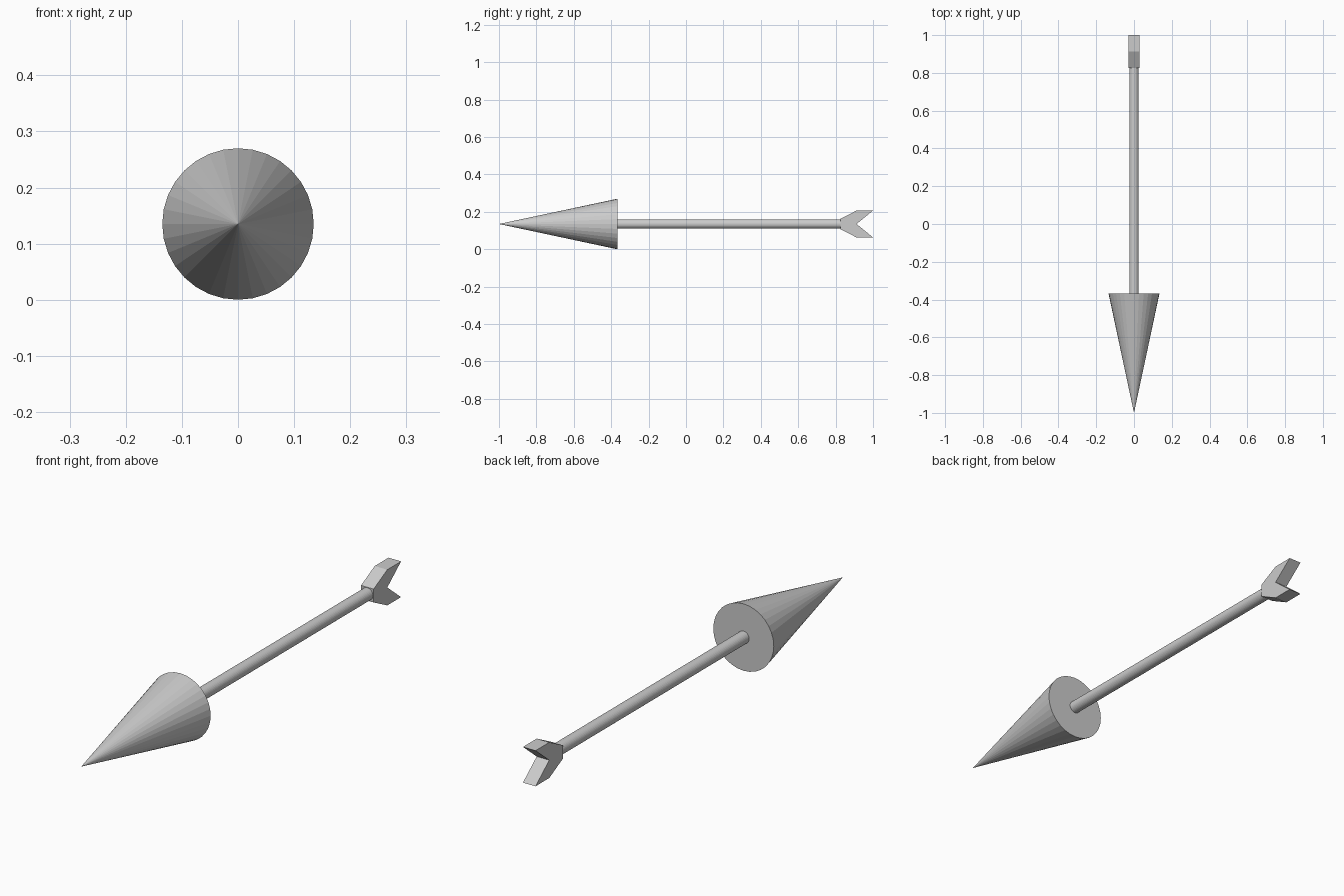
import bpy, bmesh
from math import pi

if "Cube" in bpy.data.objects:
    bpy.data.objects.remove(bpy.data.objects["Cube"])

AXIS_Z = 0.135  # height of the arrow's centre line


def tapered(name, sides, r_back, r_front, y_front, y_back):
    """Flat-faced cone or cylinder lying along y, front end towards -y."""
    bpy.ops.mesh.primitive_cone_add(
        vertices=sides, radius1=r_back, radius2=r_front, depth=y_back - y_front,
        location=(0, (y_front + y_back) / 2, AXIS_Z), rotation=(pi / 2, 0, 0))
    bpy.context.object.name = name


def extruded(name, profile, half_width):
    """Extrude a (y, z) outline symmetrically across x."""
    bm = bmesh.new()
    face = bm.faces.new([bm.verts.new((-half_width, y, z + AXIS_Z)) for y, z in profile])
    new = bmesh.ops.extrude_face_region(bm, geom=[face])["geom"]
    verts = [v for v in new if isinstance(v, bmesh.types.BMVert)]
    bmesh.ops.translate(bm, verts=verts, vec=(2 * half_width, 0, 0))
    bmesh.ops.recalc_face_normals(bm, faces=bm.faces)
    mesh = bpy.data.meshes.new(name)
    bm.to_mesh(mesh)
    bm.free()
    bpy.context.collection.objects.link(bpy.data.objects.new(name, mesh))


# Pointed head and thin shaft
tapered("arrow_head", 32, 0.135, 0, -1.0, -0.367)
tapered("shaft", 32, 0.025, 0.025, -0.367, 0.825)

# Swallow-tailed fletching: upper half outline mirrored below the centre line
upper = [(0.825, 0.027), (0.912, 0.072), (1.0, 0.072)]
lower = [(y, -z) for y, z in reversed(upper)]
extruded("fletching", upper + [(0.912, 0)] + lower, 0.028)
